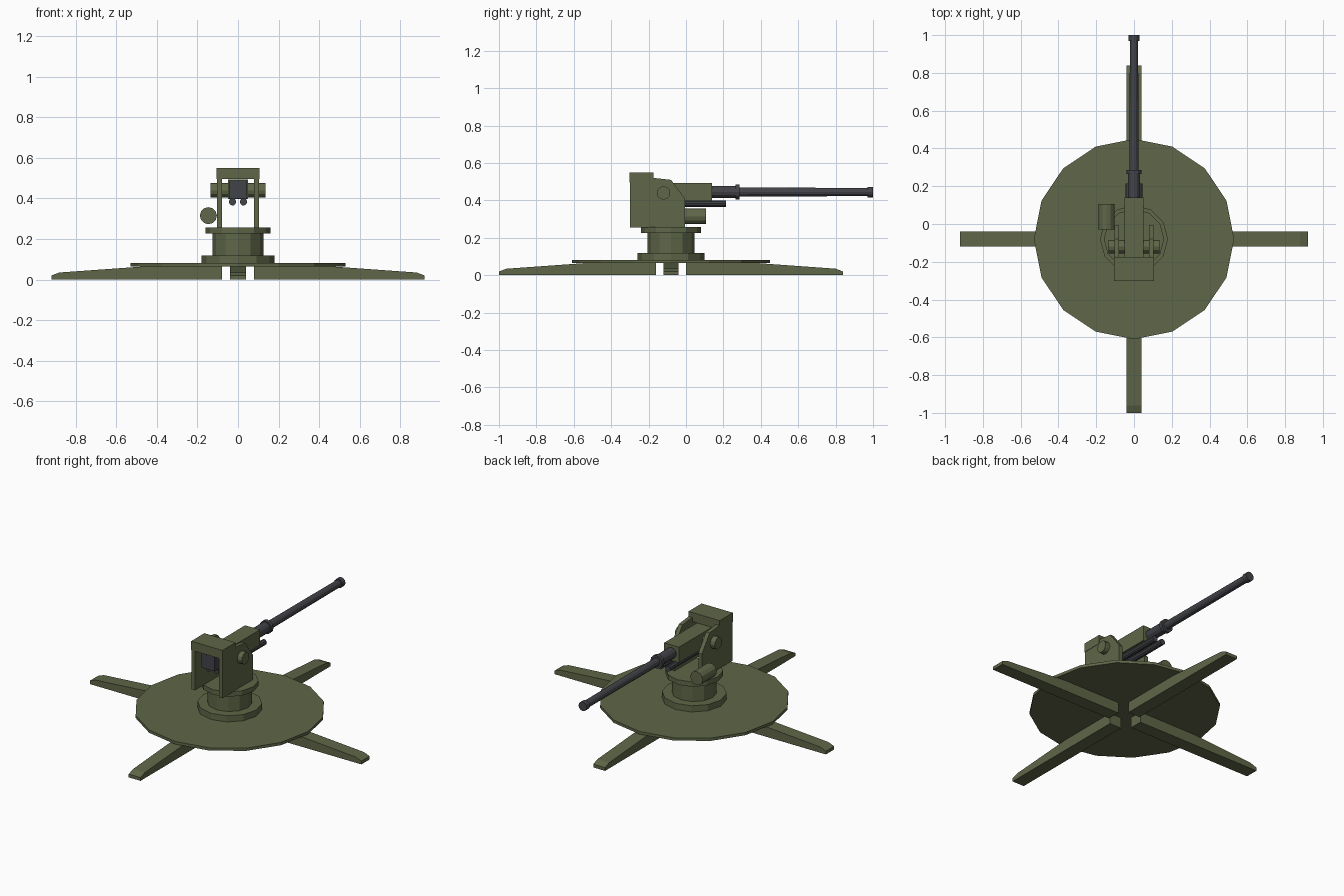
import bpy, bmesh, math
from mathutils import Matrix, Vector

if "Cube" in bpy.data.objects:
    bpy.data.objects.remove(bpy.data.objects["Cube"])

CY = -0.08  # turntable axis


def material(name, rgb):
    m = bpy.data.materials.new(name)
    m.diffuse_color = (*rgb, 1)
    m.use_nodes = True
    m.node_tree.nodes["Principled BSDF"].inputs["Base Color"].default_value = m.diffuse_color
    return m


GREEN = material("olive_paint", (0.115, 0.135, 0.065))
DARK = material("gun_metal", (0.055, 0.056, 0.065))


def finish(name, bm, mat):
    bmesh.ops.recalc_face_normals(bm, faces=bm.faces)
    me = bpy.data.meshes.new(name)
    bm.to_mesh(me)
    bm.free()
    me.materials.append(mat)
    ob = bpy.data.objects.new(name, me)
    bpy.context.collection.objects.link(ob)
    return ob


def box(name, lo, hi, mat):
    bm = bmesh.new()
    bmesh.ops.create_cube(bm, size=1)
    for v in bm.verts:
        v.co = Vector([(a + b) / 2 + c * (b - a) for a, b, c in zip(lo, hi, v.co)])
    return finish(name, bm, mat)


def lathe(name, profile, origin, axis, mat, sides=12):
    """Spin (radius, height) profile around an axis through origin."""
    bm = bmesh.new()
    rot = Vector((0, 0, 1)).rotation_difference(Vector(axis)).to_matrix()
    rings = []
    for r, h in profile:
        angles = [2 * math.pi * i / sides for i in range(sides)]
        rings.append([bm.verts.new(rot @ Vector((r * math.cos(a), r * math.sin(a), h))
                                   + Vector(origin)) for a in angles])
    for a, b in zip(rings, rings[1:]):
        for i in range(sides):
            j = (i + 1) % sides
            bm.faces.new((a[i], a[j], b[j], b[i]))
    bm.faces.new(rings[0])
    bm.faces.new(rings[-1])
    return finish(name, bm, mat)


def plate(name, outline, x0, x1, mat, matrix=Matrix()):
    """Extrude a (y, z) outline from x0 to x1."""
    bm = bmesh.new()
    f = bm.faces.new([bm.verts.new((x0, y, z)) for y, z in outline])
    ext = bmesh.ops.extrude_face_region(bm, geom=[f])["geom"]
    bmesh.ops.translate(bm, vec=(x1 - x0, 0, 0),
                        verts=[g for g in ext if isinstance(g, bmesh.types.BMVert)])
    bm.transform(matrix)
    return finish(name, bm, mat)


# Four tapered outrigger legs
leg = [(0.08, 0), (0.92, 0), (0.92, 0.02), (0.88, 0.035), (0.46, 0.065), (0.08, 0.065)]
for i in range(4):
    m = Matrix.Translation((0, CY, 0)) @ Matrix.Rotation(i * math.pi / 2, 4, 'Z')
    plate(f"outrigger_leg_{i + 1}", leg, -0.04, 0.04, GREEN, m)

# Round platform and stepped pedestal
lathe("platform_disc", [(0.53, 0.065), (0.53, 0.082)], (0, CY, 0), (0, 0, 1), GREEN, 16)
lathe("pedestal", [(0.18, 0.08), (0.18, 0.12), (0.125, 0.12), (0.125, 0.227),
                   (0.16, 0.227), (0.16, 0.257)], (0, CY, 0), (0, 0, 1), GREEN)

# Mount cheeks with trunnion caps, both sides
cheek = [(-0.30, 0.255), (-0.005, 0.255), (-0.005, 0.41), (-0.08, 0.51), (-0.17, 0.52), (-0.30, 0.52)]
for side, s in (("left", -1), ("right", 1)):
    plate(side + "_cheek", cheek, s * 0.08, s * 0.104, GREEN)
    lathe(side + "_trunnion", [(0.036, 0.04), (0.036, 0.135)], (0, -0.12, 0.44), (s, 0, 0), GREEN)
    # recoil cylinder under the cradle
    lathe(side + "_recoil_cylinder", [(0.018, -0.25), (0.018, 0.215)],
          (s * 0.027, 0, 0.383), (0, 1, 0), DARK, 10)

# Rear bridge joining the cheeks
box("rear_bridge", (-0.106, -0.302, 0.495), (0.106, -0.175, 0.55), GREEN)

# Drive motor on the left cheek
lathe("drive_motor", [(0.042, -0.03), (0.042, 0.107)], (-0.146, 0, 0.315), (0, 1, 0), GREEN)

# Cradle, breech and barrel
box("cradle", (-0.05, -0.20, 0.397), (0.05, 0.14, 0.493), GREEN)
box("breech", (-0.044, -0.29, 0.40), (0.044, -0.15, 0.488), DARK)
lathe("barrel", [(0.033, 0.13), (0.033, 0.265), (0.04, 0.265), (0.04, 0.287),
                 (0.024, 0.287), (0.022, 0.97), (0.028, 0.97), (0.028, 1.0)],
      (0, 0, 0.445), (0, 1, 0), DARK)
